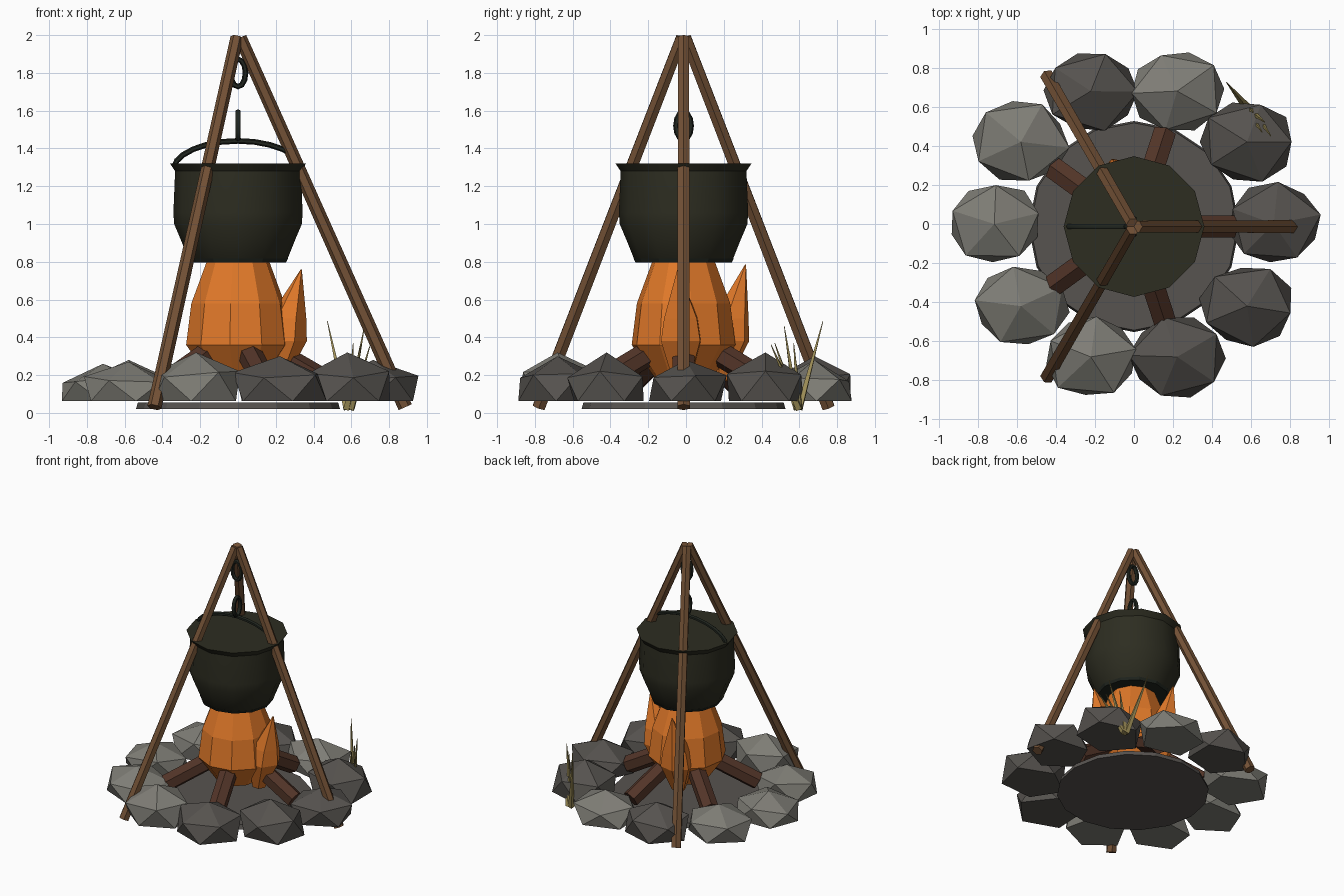
import bpy, bmesh, math, random
from mathutils import Vector, Matrix

if "Cube" in bpy.data.objects:
    bpy.data.objects.remove(bpy.data.objects["Cube"])

random.seed(4)
OFF = Vector((0, -0.013, 0))  # fire and tripod sit slightly forward


def material(name, rgb):
    m = bpy.data.materials.new(name)
    m.diffuse_color = (*rgb, 1)
    m.use_nodes = True
    m.node_tree.nodes["Principled BSDF"].inputs["Base Color"].default_value = m.diffuse_color
    return m


WOOD = material("pole_wood", (0.17, 0.082, 0.036))
LOG = material("log_wood", (0.085, 0.035, 0.021))
POT = material("pot_iron", (0.026, 0.026, 0.015))
IRON = material("dark_iron", (0.014, 0.018, 0.013))
FLAME = material("flame_orange", (0.75, 0.19, 0.022))
LIGHT = material("light_stone", (0.21, 0.205, 0.18))
DARK = material("dark_stone", (0.092, 0.085, 0.077))
ASH = material("ash_ground", (0.095, 0.087, 0.08))
GRASS = material("dry_grass", (0.34, 0.27, 0.095))


def finish(bm, name, mat, offset=OFF, smooth=None):
    bmesh.ops.recalc_face_normals(bm, faces=bm.faces)
    me = bpy.data.meshes.new(name)
    bm.to_mesh(me)
    bm.free()
    me.materials.append(mat)
    ob = bpy.data.objects.new(name, me)
    ob.location = offset
    bpy.context.collection.objects.link(ob)
    if smooth:
        bpy.ops.object.select_all(action='DESELECT')
        ob.select_set(True)
        bpy.context.view_layer.objects.active = ob
        bpy.ops.object.shade_smooth_by_angle(angle=math.radians(smooth))
    return ob


def polar(r, deg, z):
    a = math.radians(deg)
    return Vector((r * math.cos(a), r * math.sin(a), z))


def loft(rings, closed=False):
    """Skin equal-length rings of points, capping the ends unless closed."""
    bm = bmesh.new()
    vs = [[bm.verts.new(p) for p in ring] for ring in rings]
    n = len(vs[0])
    pairs = list(zip(vs, vs[1:])) + ([(vs[-1], vs[0])] if closed else [])
    for a, b in pairs:
        for i in range(n):
            j = (i + 1) % n
            bm.faces.new((a[i], a[j], b[j], b[i]))
    if not closed:
        bm.faces.new(vs[0][::-1])
        bm.faces.new(vs[-1])
    return bm


def circle(c, r, sides, turn=0.0):
    return [Vector(c) + polar(r, 360 * i / sides + turn, 0) for i in range(sides)]


def lathe(profile, sides, turn=0.0):
    return loft([circle((0, 0, z), r, sides, turn) for r, z in profile])


def rod(a, b, r1, r2, sides):
    """Straight prism or cone from a to b, with one edge facing up."""
    d = (b - a).normalized()
    u = d.cross(Vector((0, 0, 1))).normalized()
    w = u.cross(d)
    def ring(c, r):
        return [c + r * (w * math.cos(t) + u * math.sin(t))
                for t in (math.tau * i / sides for i in range(sides))]
    return loft([ring(a, r1), ring(b, r2)])


def tube(points, r, normal, sides=6, closed=False):
    """Round bar along a planar path."""
    rings, n = [], len(points)
    for i, p in enumerate(points):
        a = points[i - 1] if closed or i else p
        b = points[(i + 1) % n] if closed or i < n - 1 else p
        side = (b - a).normalized().cross(normal)
        rings.append([p + r * (side * math.cos(t) + normal * math.sin(t))
                      for t in (math.tau * k / sides for k in range(sides))])
    return loft(rings, closed)


# Ash bed
finish(lathe([(0.54, 0.02), (0.53, 0.055)], 16), "ash_bed", ASH)

# Ring of stones: flat-bottomed, jittered icosahedra
heights = [0.28, 0.32, 0.28, 0.30, 0.28, 0.26, 0.27, 0.32, 0.30, 0.32]
dark_stones = {0, 1, 3, 8, 9}
for i, h in enumerate(heights):
    bm = bmesh.new()
    bmesh.ops.create_icosphere(bm, subdivisions=1, radius=1)
    spin = Matrix.Rotation(random.uniform(0, math.tau), 3, 'Z')
    for v in bm.verts:
        p = spin @ v.co
        k = random.uniform(0.94, 1.05)
        z = 0.11 + (h - 0.11) * p.z
        if 0 < p.z < 0.8:
            z += random.uniform(-0.02, 0.02)
        v.co = (p.x * 0.268 * k, p.y * 0.232 * k, max(z, 0.062))
    # the two lowest levels share one flat base
    bmesh.ops.dissolve_limit(bm, angle_limit=0.01, verts=bm.verts, edges=bm.edges)
    finish(bm, f"stone_{i}", DARK if i in dark_stones else LIGHT, polar(0.715, 36 * i, 0))

# Logs leaning into the fire
for i in range(5):
    finish(rod(polar(0.5, 72 * i, 0.14), polar(0.1, 72 * i, 0.37), 0.066, 0.066, 6),
           f"log_{i}", LOG)

# Main flame, its tip hidden inside the pot
finish(lathe([(0.15, 0.18), (0.278, 0.36), (0.25, 0.58), (0.168, 0.8), (0.04, 1.0)], 10, 9),
       "main_flame", FLAME)

# Two side flames: leaning spindles
for i, (ang, tip) in enumerate([(-3, Vector((0.335, -0.03, 0.76))),
                                (108, Vector((-0.1, 0.328, 0.785)))]):
    rings = [circle(polar(0.2, ang, 0.17), 0.05, 6, ang),
             circle(polar(0.245, ang, 0.38), 0.12, 6, ang),
             circle(polar(0.262, ang, 0.5), 0.1, 6, ang),
             circle(tip, 0.003, 6, ang)]
    finish(loft(rings), f"side_flame_{i}", FLAME)

# Cooking pot with flared rim and filled top
finish(lathe([(0.245, 0.8), (0.262, 0.815), (0.30, 0.91), (0.338, 1.0), (0.342, 1.06),
              (0.333, 1.28), (0.36, 1.32)], 12, 0), "pot", POT, smooth=35)
finish(lathe([(0.255, 0.797), (0.265, 0.817)], 12), "pot_base_band", IRON)

# Pot handle arch
X, Y = Vector((1, 0, 0)), Vector((0, 1, 0))
arch = [Vector((-0.335 * math.cos(t), 0, 1.31 + 0.13 * math.sin(t) ** 1.2))
        for t in (math.pi * i / 12 for i in range(1, 12))]
arch = [Vector((-0.335, 0, 1.31))] + arch + [Vector((0.335, 0, 1.31))]
finish(tube(arch, 0.015, Y), "pot_handle", IRON, smooth=60)

# Chain links: lower one across, upper one facing front
def link(name, z, axis, normal):
    pts = [Vector((0, 0, z + 0.073 * math.sin(t))) + axis * 0.04 * math.cos(t)
           for t in (math.tau * i / 12 for i in range(12))]
    finish(tube(pts, 0.015, normal, closed=True), name, IRON, smooth=60)

link("lower_link", 1.52, Y, X)
link("upper_link", 1.8, X, Y)

# Tripod poles
for i in range(3):
    finish(rod(polar(0.885, 120 * i, 0.03), polar(0.012, 120 * i, 1.987), 0.038, 0.034, 6),
           f"tripod_pole_{i}", WOOD)

# Dry grass tuft
base = Vector((0.575, 0.6, 0.02))
tips = [(0.473, 0.725, 0.485), (0.67, 0.52, 0.46), (0.70, 0.45, 0.36),
        (0.655, 0.47, 0.37), (0.61, 0.57, 0.37)]
for i, t in enumerate(tips):
    foot = base + Vector((0.012 * (i % 3), -0.012 * (i % 2), 0))
    finish(rod(foot, Vector(t), 0.022, 0.002, 4), f"grass_blade_{i}", GRASS, Vector())
